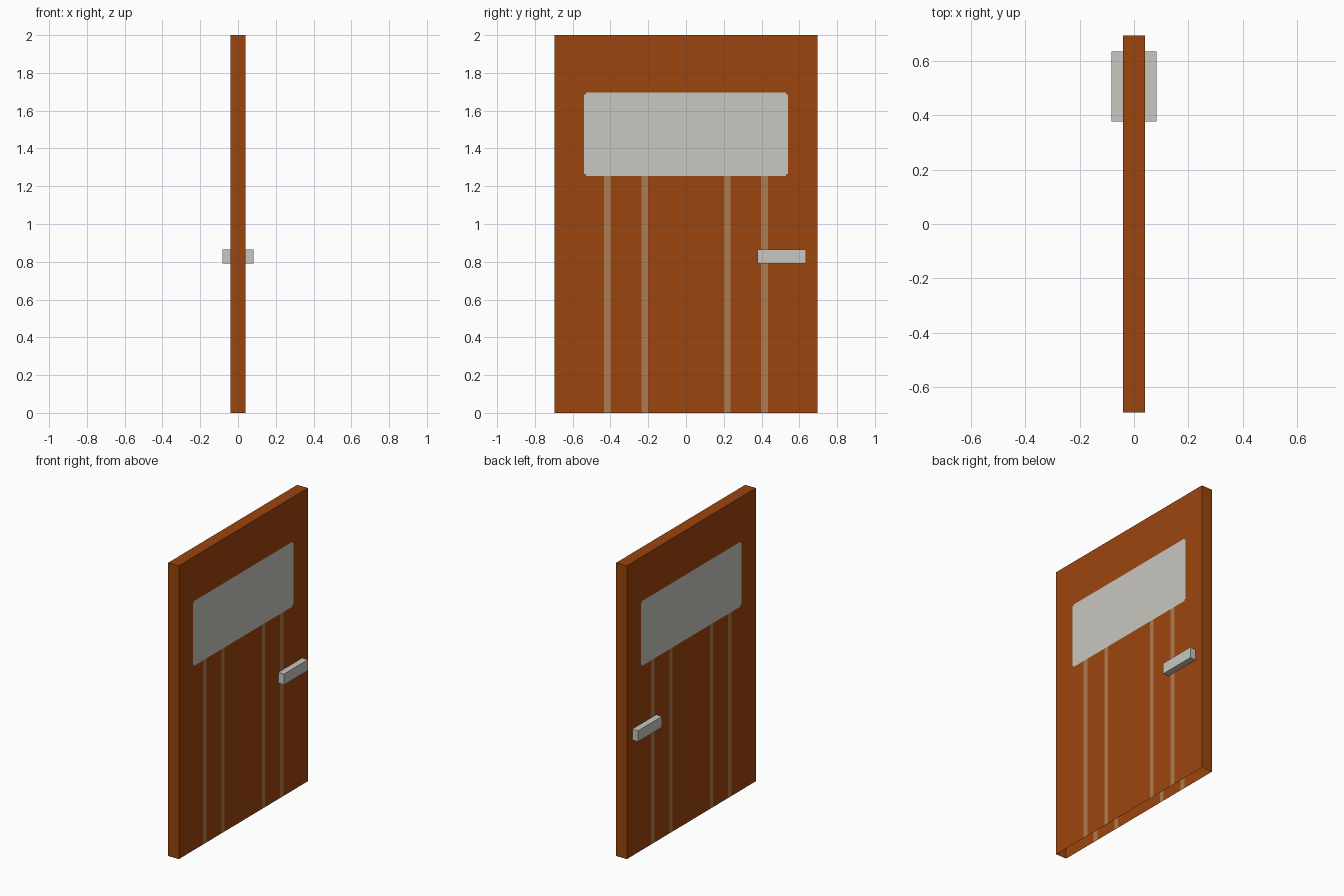
import bpy, bmesh

if "Cube" in bpy.data.objects:
    bpy.data.objects.remove(bpy.data.objects["Cube"])

HX, HY, H = 0.04, 0.695, 2.0
WIN_Y, WIN_Z0, WIN_Z1, NOTCH = 0.54, 1.255, 1.697, 0.011
STRIPES = [(0.2, 0.235), (0.397, 0.433)]


def mat(name, rgb):
    m = bpy.data.materials.new(name)
    m.diffuse_color = (*rgb, 1)
    m.use_nodes = True
    m.node_tree.nodes["Principled BSDF"].inputs["Base Color"].default_value = m.diffuse_color
    return m


wood = mat("brown wood", (0.332, 0.060, 0.004))
pale = mat("pale groove", (0.434, 0.202, 0.080))
grey = mat("light grey", (0.578, 0.571, 0.533))


def finish(bm, name, mats):
    bm.normal_update()
    me = bpy.data.meshes.new(name)
    bm.to_mesh(me)
    bm.free()
    ob = bpy.data.objects.new(name, me)
    for m in mats:
        me.materials.append(m)
    bpy.context.collection.objects.link(ob)
    return ob


# Door leaf: hollow box, open underneath
bm = bmesh.new()
bmesh.ops.create_cube(bm, size=1)
for v in bm.verts:
    v.co = (v.co.x * 2 * HX, v.co.y * 2 * HY, (v.co.z + 0.5) * H)
bm.normal_update()
bmesh.ops.delete(bm, geom=[f for f in bm.faces if f.normal.z < -0.5], context='FACES_ONLY')


def cut(co, no):
    # slice only the two broad faces
    fs = [f for f in bm.faces if abs(f.normal.x) > 0.5]
    es = {e for f in fs for e in f.edges}
    vs = {v for f in fs for v in f.verts}
    bmesh.ops.bisect_plane(bm, geom=list(vs) + list(es) + fs, plane_co=co, plane_no=no)
    bm.normal_update()


ys = [WIN_Y, WIN_Y - NOTCH] + [y for s in STRIPES for y in s]
for y in ys:
    for s in (-1, 1):
        cut((0, s * y, 0), (0, 1, 0))
for z in (WIN_Z0, WIN_Z0 + NOTCH, WIN_Z1 - NOTCH, WIN_Z1):
    cut((0, 0, z), (0, 0, 1))

# Window and grooves are coloured by position
for f in bm.faces:
    if abs(f.normal.x) < 0.5:
        continue
    c = f.calc_center_median()
    y, z = abs(c.y), c.z
    corner = y > WIN_Y - NOTCH and not (WIN_Z0 + NOTCH < z < WIN_Z1 - NOTCH)
    if y < WIN_Y and WIN_Z0 < z < WIN_Z1 and not corner:
        f.material_index = 2
    elif z < WIN_Z0 and any(a < y < b for a, b in STRIPES):
        f.material_index = 1
finish(bm, "door_leaf", [wood, pale, grey])

# Handle bar passing through the leaf
bm = bmesh.new()
bmesh.ops.create_cube(bm, size=1)
for v in bm.verts:
    v.co = (v.co.x * 0.166, 0.507 + v.co.y * 0.258, 0.827 + v.co.z * 0.074)
finish(bm, "handle", [grey])
